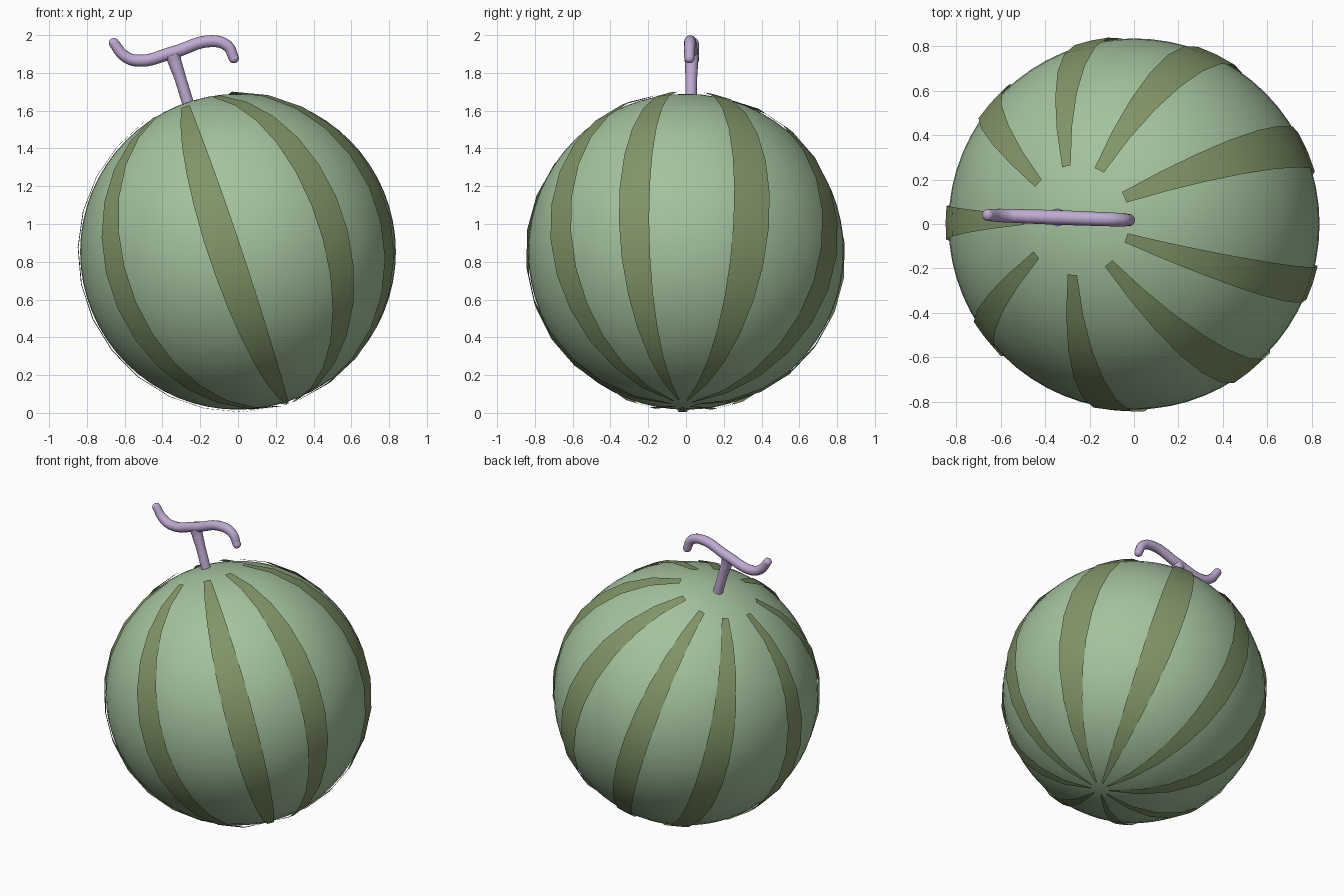
import bpy, bmesh
from math import radians, sin, cos, pi
from mathutils import Vector

if "Cube" in bpy.data.objects:
    bpy.data.objects.remove(bpy.data.objects["Cube"])

CENTRE = Vector((0, 0, 0.853))
R_BODY, R_STRIPE = 0.836, 0.849

# tilted growing axis of the fruit
AXIS = Vector((-0.317, 0.022, 0.948)).normalized()
SIDE = Vector((0, 1, 0)).cross(AXIS).normalized()
BACK = AXIS.cross(SIDE)


def material(name, rgb):
    m = bpy.data.materials.new(name)
    m.diffuse_color = (*rgb, 1)
    m.use_nodes = True
    m.node_tree.nodes["Principled BSDF"].inputs["Base Color"].default_value = m.diffuse_color
    return m


RIND = material("rind_green", (0.37, 0.54, 0.34))
STRIPE = material("stripe_olive", (0.22, 0.30, 0.14))
STEM = material("stem_lilac", (0.52, 0.40, 0.64))


def on_ball(theta, phi, r):
    d = AXIS * cos(theta) + (SIDE * cos(phi) + BACK * sin(phi)) * sin(theta)
    return CENTRE + d * r


# round body
bpy.ops.mesh.primitive_uv_sphere_add(segments=64, ring_count=32, radius=R_BODY, location=CENTRE)
body = bpy.context.object
body.name = "melon_body"
body.data.materials.append(RIND)
bpy.ops.object.shade_smooth()


# thin raised stripes: (direction, width) in degrees
def stripe(index, phi, width, steps=12):
    bm = bmesh.new()
    start, end = radians(17), radians(176)
    rows = []
    for i in range(steps + 1):
        th = start + (end - start) * i / steps
        w = width * (0.8 + 0.2 * sin(th))
        rows.append([bm.verts.new(on_ball(th, radians(phi + s * w / 2), R_STRIPE))
                     for s in (-1, 0, 1)])
    for a, b in zip(rows, rows[1:]):
        for j in range(2):
            f = bm.faces.new((a[j], b[j], b[j + 1], a[j + 1]))
            f.smooth = True
    me = bpy.data.meshes.new(f"stripe_{index}")
    bm.to_mesh(me)
    bm.free()
    me.materials.append(STRIPE)
    bpy.context.collection.objects.link(bpy.data.objects.new(f"stripe_{index}", me))


for n, (phi, width) in enumerate([(24.5, 14), (65, 13), (102, 11), (138, 12), (180, 11),
                                  (219.5, 11), (265.5, 12), (308, 12), (341, 11.5)]):
    stripe(n + 1, phi, width)


# stem parts: round tubes with ball ends
def bar_y(x):
    return 0.017 - 0.036 * x


def tube(name, pts, radius):
    cu = bpy.data.curves.new(name, 'CURVE')
    cu.dimensions = '3D'
    cu.bevel_depth = radius
    cu.bevel_resolution = 4
    cu.resolution_u = 8
    cu.use_fill_caps = True
    sp = cu.splines.new('BEZIER')
    sp.bezier_points.add(len(pts) - 1)
    for p, (x, z, k) in zip(sp.bezier_points, pts):
        p.co = (x, bar_y(x), z)
        p.radius = k
        p.handle_left_type = p.handle_right_type = 'AUTO'
    cu.materials.append(STEM)
    bpy.context.collection.objects.link(bpy.data.objects.new(name, cu))


def ball(name, x, z, radius):
    bpy.ops.mesh.primitive_uv_sphere_add(segments=20, ring_count=12, radius=radius,
                                         location=(x, bar_y(x), z))
    bpy.context.object.name = name
    bpy.context.object.data.materials.append(STEM)
    bpy.ops.object.shade_smooth()


tube("stem_post", [(-0.262, 1.63, 1.0), (-0.305, 1.77, 1.0), (-0.335, 1.86, 1.15),
                   (-0.345, 1.895, 1.3)], 0.031)
tube("stem_bar", [(-0.657, 1.958, 0.9), (-0.605, 1.893, 1), (-0.535, 1.865, 1.05),
                  (-0.345, 1.908, 1.1), (-0.135, 1.968, 1.05), (-0.055, 1.942, 1),
                  (-0.022, 1.878, 0.9)], 0.03)
ball("stem_left_tip", -0.657, 1.958, 0.027)
ball("stem_right_tip", -0.022, 1.878, 0.027)
